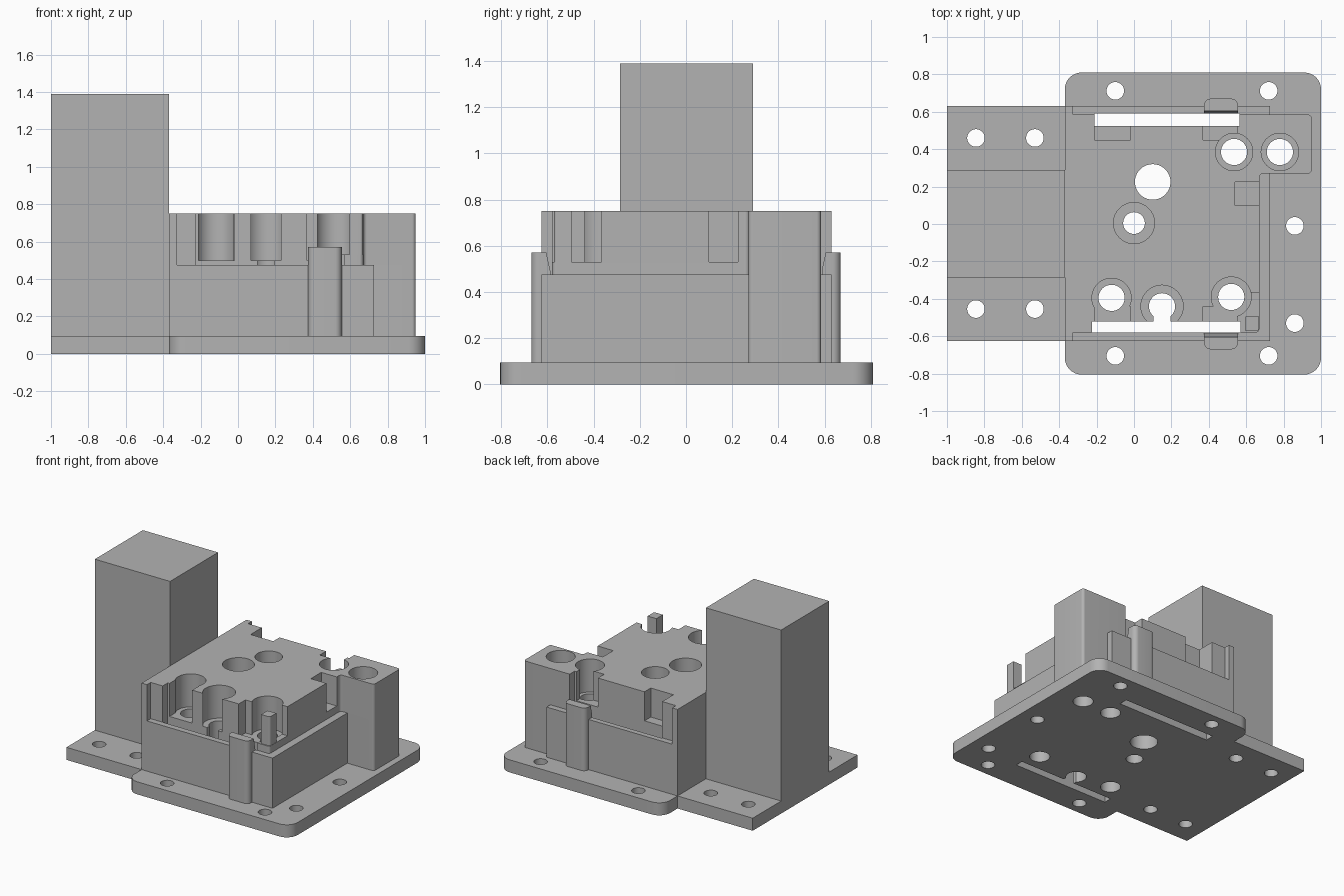
import bpy, bmesh

cube = bpy.data.objects.get("Cube")
if cube:
    bpy.data.objects.remove(cube, do_unlink=True)

grey = bpy.data.materials.new("plain_grey")
grey.use_nodes = True
grey.diffuse_color = (0.45, 0.45, 0.45, 1)
grey.node_tree.nodes["Principled BSDF"].inputs["Base Color"].default_value = grey.diffuse_color


def finish(name, bm):
    bmesh.ops.recalc_face_normals(bm, faces=bm.faces)
    mesh = bpy.data.meshes.new(name)
    bm.to_mesh(mesh)
    bm.free()
    mesh.materials.append(grey)
    ob = bpy.data.objects.new(name, mesh)
    bpy.context.scene.collection.objects.link(ob)
    return ob


def prism(name, outline, z0, z1, radius=0, rounded=lambda v: True):
    """Extrude an outline upwards and round the chosen upright edges."""
    bm = bmesh.new()
    face = bm.faces.new([bm.verts.new((x, y, z0)) for x, y in outline])
    top = bmesh.ops.extrude_face_region(bm, geom=[face])["geom"]
    bmesh.ops.translate(bm, vec=(0, 0, z1 - z0),
                        verts=[g for g in top if isinstance(g, bmesh.types.BMVert)])
    if radius:
        edges = [e for e in bm.edges
                 if abs(e.verts[0].co.z - e.verts[1].co.z) > 0.01 and rounded(e.verts[0].co)]
        bmesh.ops.bevel(bm, geom=edges, offset=radius, segments=8, profile=0.5, affect='EDGES')
    return finish(name, bm)


def box(name, x0, x1, y0, y1, z0, z1, **kw):
    return prism(name, [(x0, y0), (x1, y0), (x1, y1), (x0, y1)], z0, z1, **kw)


def drill(x, y, r, z0=-0.1, z1=0.9):
    bm = bmesh.new()
    bmesh.ops.create_cone(bm, cap_ends=True, segments=40, radius1=r, radius2=r, depth=z1 - z0)
    bmesh.ops.translate(bm, vec=(x, y, (z0 + z1) / 2), verts=bm.verts)
    return finish("cutter", bm)


def cut(parts, cutters):
    """Subtract the cutters from each part and keep the plain result."""
    for ob in parts:
        for c in cutters:
            mod = ob.modifiers.new("cut", 'BOOLEAN')
            mod.operation, mod.solver, mod.object = 'DIFFERENCE', 'EXACT', c
        result = bpy.data.meshes.new_from_object(
            ob.evaluated_get(bpy.context.evaluated_depsgraph_get()))
        ob.modifiers.clear()
        ob.data = result
    for c in cutters:
        bpy.data.objects.remove(c, do_unlink=True)


# Plates and tower
base = box("base_plate", -0.37, 1, -0.805, 0.81, 0, 0.095, radius=0.09)
flange = box("mounting_flange", -1, -0.37, -0.625, 0.63, 0, 0.095)
box("tower_block", -1, -0.37, -0.285, 0.29, 0.095, 1.39)

# Housing
lower = box("lower_housing", -0.37, 0.727, -0.625, 0.63, 0.095, 0.475)
upper = prism("upper_housing", [
    (-0.37, -0.625), (-0.325, -0.625), (-0.325, -0.58), (0.67, -0.58), (0.67, 0.27),
    (0.95, 0.27), (0.95, 0.585), (-0.325, 0.585), (-0.325, 0.63), (-0.37, 0.63)],
    0.475, 0.75, radius=0.02, rounded=lambda v: v.x > 0)
block = box("side_block_base", 0.6, 0.95, 0.27, 0.585, 0.095, 0.475,
            radius=0.02, rounded=lambda v: v.x > 0.8)

# Clip posts with a leaning inner face
posts = []
for side, label in ((-1, "front"), (1, "back")):
    ya, yb = sorted((side * 0.5, side * 0.67))
    post = box(label + "_clip_post", 0.375, 0.555, ya, yb, 0.095, 0.57, radius=0.035,
               rounded=lambda v: abs(v.y) > 0.6)
    for v in post.data.vertices:
        if abs(v.co.y) < 0.52 and v.co.z > 0.5:
            v.co.y = side * 0.605
    posts.append(post)

# Fixing holes through the plates
fixings = [(x, y) for x in (-0.845, -0.53) for y in (-0.455, 0.46)]
cut([flange], [drill(x, y, 0.047) for x, y in fixings])
fixings = [(x, y) for x in (-0.1, 0.72) for y in (-0.705, 0.712)] + [(0.86, -0.01), (0.86, -0.53)]
cut([base], [drill(x, y, 0.047) for x, y in fixings])

# Counterbores and pockets in the upper housing
bores = [(-0.12, -0.395, 0.07, 0.105), (0.15, -0.44, 0.07, 0.113), (0.52, -0.39, 0.07, 0.107),
         (0.535, 0.385, 0.07, 0.1), (0.78, 0.385, 0.07, 0.1), (0, 0.005, 0.058, 0.11)]
cut([upper], [drill(x, y, wide, z0=0.5) for x, y, _, wide in bores])
cut([upper], [
    box("cutter", -0.225, 0.57, -0.6, -0.52, 0.4, 0.9),
    box("cutter", -0.21, 0.565, 0.525, 0.62, 0.4, 0.9),
    box("cutter", -0.21, -0.02, -0.55, -0.44, 0.5, 0.9),
    box("cutter", 0.37, 0.55, -0.55, -0.44, 0.5, 0.9),
    box("cutter", 0.55, 0.7, -0.6, -0.365, 0.53, 0.9),
    box("cutter", -0.21, -0.02, 0.45, 0.55, 0.53, 0.9),
    box("cutter", 0.37, 0.55, 0.45, 0.55, 0.53, 0.9),
    box("cutter", 0.54, 0.7, 0.1, 0.225, 0.53, 0.9)])

# Through holes and the two long slots
housing = [base, lower, upper, block]
cut(housing, [drill(x, y, r) for x, y, r, _ in bores] + [drill(0.1, 0.225, 0.095)])
cut(housing + posts, [
    box("cutter", -0.225, 0.57, -0.58, -0.52, -0.1, 0.9),
    box("cutter", -0.21, 0.565, 0.525, 0.59, -0.1, 0.9)])
cut(housing, [box("cutter", 0.105, 0.195, -0.55, -0.44, -0.1, 0.9)])

# Remove slivers the posts would leave inside the slot
cut(posts, [box("cutter", 0.3, 0.6, -0.53, 0.53, 0, 0.9)])

# Small corner post standing in the front pocket
box("corner_post", 0.595, 0.668, -0.572, -0.495, 0.53, 0.75, radius=0.015,
    rounded=lambda v: v.x > 0.62 and v.y < -0.55)

# Smooth the round walls, keep the edges crisp
bpy.ops.object.select_all(action='DESELECT')
for ob in bpy.context.scene.objects:
    if ob.type == 'MESH':
        ob.select_set(True)
        bpy.context.view_layer.objects.active = ob
bpy.ops.object.shade_smooth_by_angle(angle=0.5)
